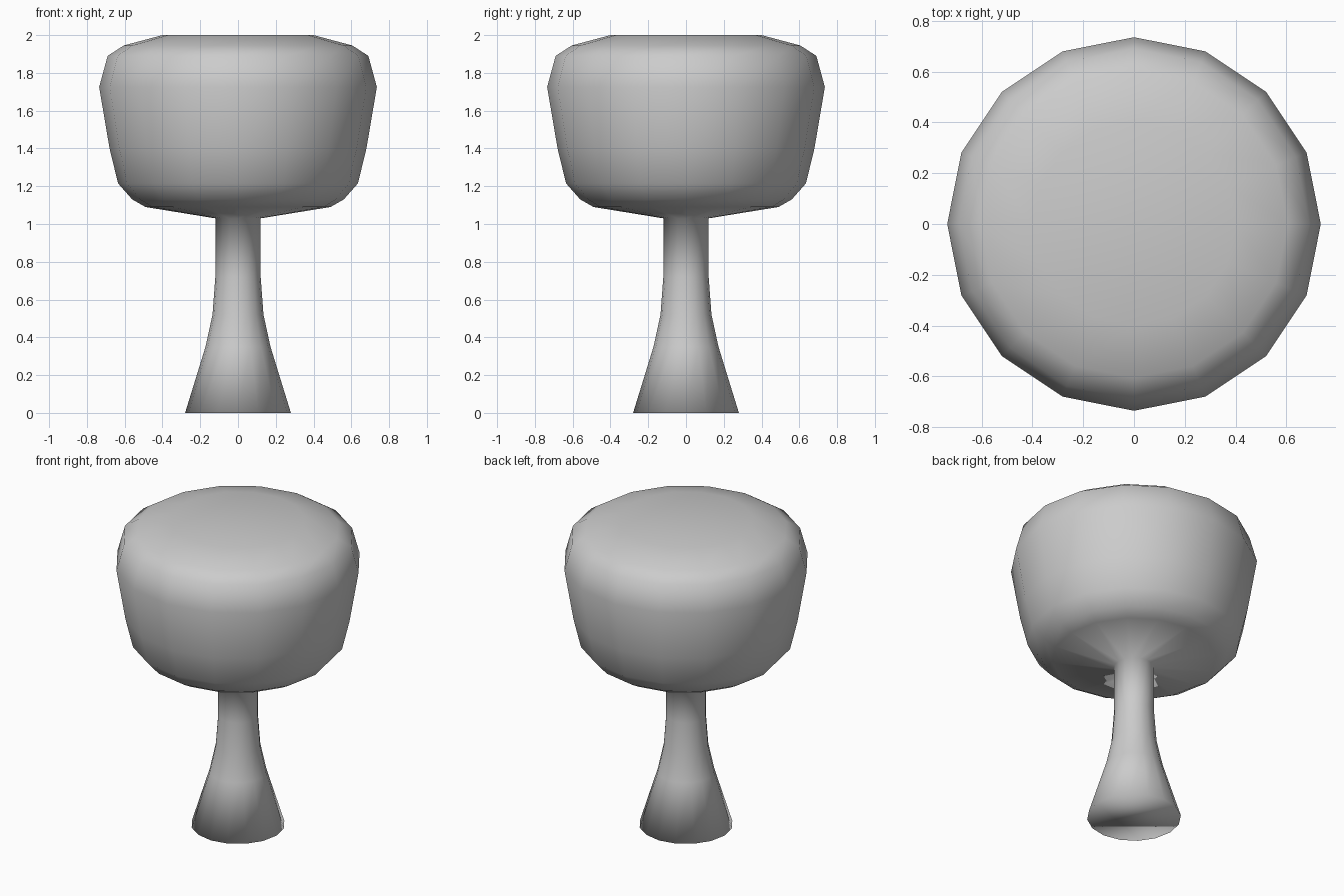
import bpy, bmesh
from math import cos, sin, pi

if "Cube" in bpy.data.objects:
    bpy.data.objects.remove(bpy.data.objects["Cube"])

SIDES = 16

# Outline from the foot, up the stem, around the cap to the flat top (radius, height)
stem = [(0.28, 0), (0.172, 0.35), (0.135, 0.52), (0.12, 0.72), (0.12, 1.03)]
cap = [(0.49, 1.09), (0.56, 1.13), (0.635, 1.215), (0.68, 1.40),
       (0.735, 1.725), (0.69, 1.89), (0.605, 1.945), (0.40, 2.0)]


def lathe(name, profile):
    bm = bmesh.new()
    rings = [[bm.verts.new((r * cos(2 * pi * i / SIDES), r * sin(2 * pi * i / SIDES), z))
              for i in range(SIDES)] for r, z in profile]
    for low, high in zip(rings, rings[1:]):
        for i in range(SIDES):
            j = (i + 1) % SIDES
            bm.faces.new((low[i], low[j], high[j], high[i]))
    # Closed foot and top
    bm.faces.new(rings[0][::-1])
    bm.faces.new(rings[-1])
    for face in bm.faces:
        face.smooth = True
    mesh = bpy.data.meshes.new(name)
    bm.to_mesh(mesh)
    bm.free()
    obj = bpy.data.objects.new(name, mesh)
    bpy.context.collection.objects.link(obj)
    return obj


# Stem and cap are one continuous smooth surface
lathe("mushroom_stem_and_cap", stem + cap)
